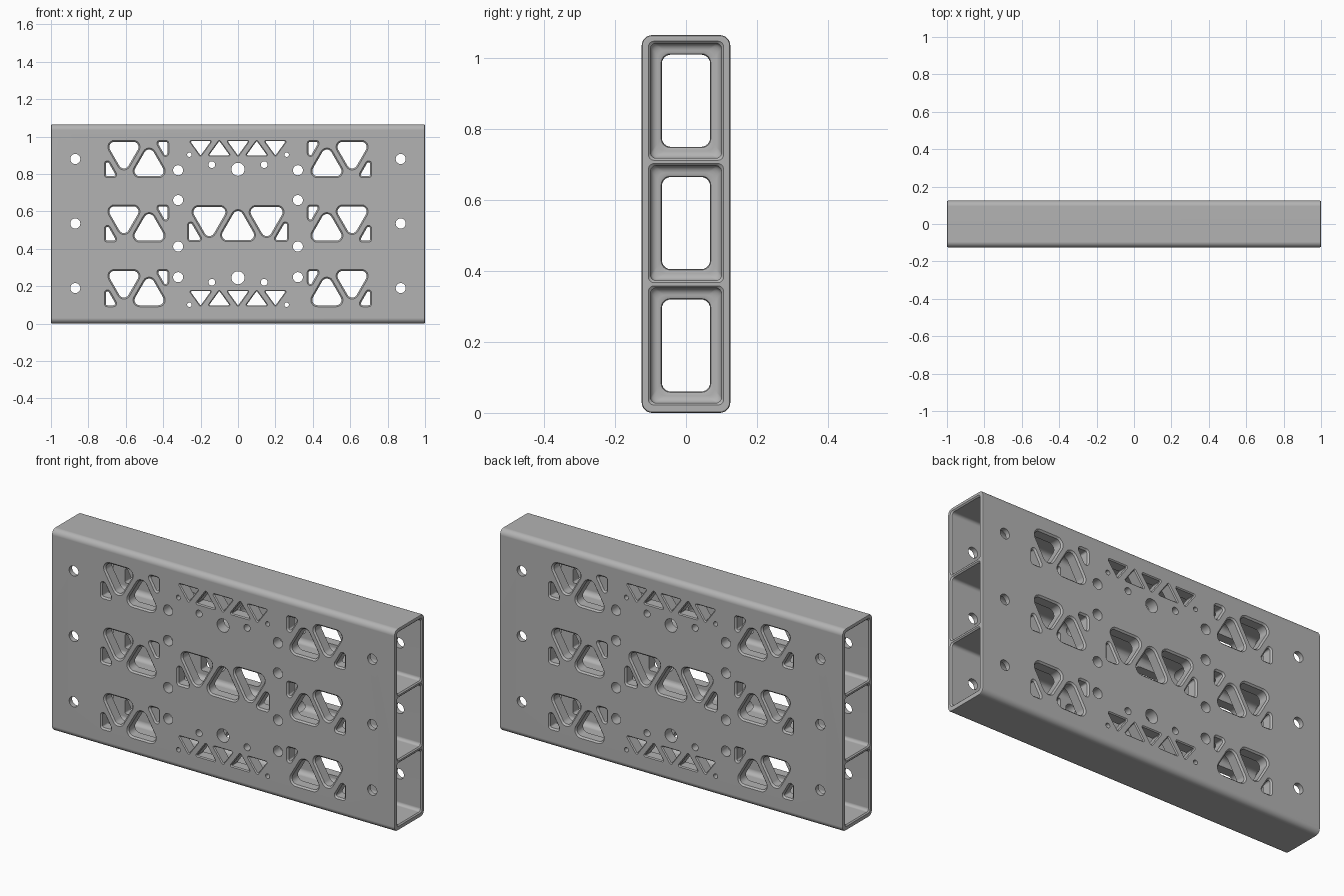
import bpy, bmesh, math
from mathutils import Vector

if "Cube" in bpy.data.objects:
    bpy.data.objects.remove(bpy.data.objects["Cube"], do_unlink=True)

HEIGHT, HALF_Y = 1.065, 0.125
ROWS = (0.19, 0.535, 0.88)

metal = bpy.data.materials.new("grey_metal")
metal.use_nodes = True
metal.diffuse_color = (0.45, 0.45, 0.45, 1)
metal.node_tree.nodes["Principled BSDF"].inputs["Base Color"].default_value = (0.45, 0.45, 0.45, 1)


def rounded(points, r, inset=0.0, steps=6):
    """Round a convex polygon's corners; inset shrinks it about the same arcs."""
    out, n = [], len(points)
    for i in range(n):
        p = Vector(points[i])
        a = (Vector(points[i - 1]) - p).normalized()
        b = (Vector(points[(i + 1) % n]) - p).normalized()
        half = a.angle(b) / 2
        mid = (a + b).normalized()
        centre = p + mid * (r / math.sin(half))
        start = math.atan2(-mid.y, -mid.x)
        sweep = math.pi / 2 - half
        sign = 1 if a.x * b.y - a.y * b.x < 0 else -1
        for k in range(steps + 1):
            t = start + sign * sweep * (2 * k / steps - 1)
            out.append(centre + Vector((math.cos(t), math.sin(t))) * (r - inset))
    return out


def rect(hy, hz, cz):
    return [(-hy, cz - hz), (hy, cz - hz), (hy, cz + hz), (-hy, cz + hz)]


def loft(bm, sections):
    """Skin a closed solid through loops of 3D points."""
    rings = [[bm.verts.new(co) for co in s] for s in sections]
    n = len(rings[0])
    for r1, r2 in zip(rings, rings[1:]):
        for i in range(n):
            j = (i + 1) % n
            bm.faces.new((r1[i], r1[j], r2[j], r2[i]))
    bm.faces.new(rings[0])
    bm.faces.new(rings[-1])


def along_x(bm, profile, loop):
    """profile: (x, value) on the right half; the left half is mirrored."""
    full = [(-x, v) for x, v in profile] + [(x, v) for x, v in reversed(profile)]
    loft(bm, [[(x, p.x, p.y) for p in loop(v)] for x, v in full])


def finish(bm, name):
    bmesh.ops.recalc_face_normals(bm, faces=bm.faces)
    mesh = bpy.data.meshes.new(name)
    bm.to_mesh(mesh)
    bm.free()
    mesh.materials.append(metal)
    ob = bpy.data.objects.new(name, mesh)
    bpy.context.collection.objects.link(ob)
    return ob


# Outer block with rounded long edges and softened ends
bm = bmesh.new()
along_x(bm, [(1.0, 0.006), (0.998, 0.002), (0.994, 0)],
        lambda v: rounded(rect(HALF_Y, HEIGHT / 2, HEIGHT / 2), 0.03, v))
body = finish(bm, "hollow_beam")

# Three lengthwise channels that step in to a narrower middle
step = [(1.01, -0.006), (1.0, -0.006), (0.994, 0)]
for k in range(6):
    t = math.radians(18 * k)
    step.append((0.8 - 0.02 * math.sin(t), 0.02 * (1 - math.cos(t))))
step += [(0.78, 0.026), (0.778, 0.03), (0.772, 0.032)]
bm = bmesh.new()
for cz in ROWS:
    along_x(bm, step, lambda v: rounded(rect(0.1 - v, 0.162 - v, cz), 0.016 + max(v, 0) * 0.3))
channels = finish(bm, "channel_cutter")

# Cross holes through front and back
bm = bmesh.new()


def pocket(points, r, c):
    """Rounded hole with a bevelled rim on both faces."""
    cuts = [(-0.14, 0), (-HALF_Y, 0), (-HALF_Y + c, c),
            (HALF_Y - c, c), (HALF_Y, 0), (0.14, 0)]
    loft(bm, [[(p.x, y, p.y) for p in rounded(points, r, i)] for y, i in cuts])


def mirrored(points, r, c):
    pocket(points, r, c)
    pocket([(-x, z) for x, z in points], r, c)


def triangle(x, base, width, height):
    """height < 0 points down"""
    return [(x - width / 2, base), (x + width / 2, base), (x, base + height)]


def bore(x, z, r):
    ring = [(x + r * math.cos(a), z + r * math.sin(a))
            for a in (math.tau * k / 24 for k in range(24))]
    loft(bm, [[(px, y, pz) for px, pz in ring] for y in (-0.14, 0.14)])


# Truss pockets near both ends of every row
for cz in ROWS:
    top, low = cz + 0.1, cz - 0.1
    mirrored(triangle(-0.61, top, 0.225, -0.195), 0.036, 0.008)
    mirrored(triangle(-0.475, low, 0.225, 0.195), 0.036, 0.008)
    mirrored([(-0.447, top), (-0.37, top), (-0.37, top - 0.133)], 0.017, 0.008)
    mirrored([(-0.715, low), (-0.636, low), (-0.715, low + 0.137)], 0.017, 0.008)
    for side in (-1, 1):
        bore(side * 0.87, cz, 0.027)

# Central truss in the middle row
mirrored(triangle(-0.153, 0.632, 0.24, -0.208), 0.036, 0.008)
pocket(triangle(0, 0.438, 0.24, 0.208), 0.036, 0.008)
mirrored([(-0.27, 0.438), (-0.182, 0.438), (-0.27, 0.59)], 0.017, 0.008)

# Fine trusses in the top and bottom rows
for top in (0.98, 0.178):
    for x in (-0.2, 0, 0.2):
        pocket(triangle(x, top, 0.13, -0.09), 0.008, 0.005)
    for x in (-0.1, 0.1):
        pocket(triangle(x, top - 0.085, 0.13, 0.09), 0.008, 0.005)
    for side in (-1, 1):
        bore(side * 0.26, top - 0.077, 0.012)

# Bolt holes
for z in (0.825, 0.245):
    bore(0, z, 0.035)
for side in (-1, 1):
    for z in (0.82, 0.66, 0.412, 0.248):
        bore(side * 0.32, z, 0.027)
    for z in (0.85, 0.221):
        bore(side * 0.14, z, 0.018)
holes = finish(bm, "hole_cutter")

# Cut the block and shade it
bpy.context.view_layer.objects.active = body
body.select_set(True)
for cutter in (channels, holes):
    cutter.hide_render = True
    mod = body.modifiers.new(cutter.name, "BOOLEAN")
    mod.operation, mod.solver, mod.object = "DIFFERENCE", "EXACT", cutter
    bpy.ops.object.modifier_apply(modifier=mod.name)
    bpy.data.objects.remove(cutter, do_unlink=True)
bpy.ops.object.shade_smooth_by_angle(angle=math.radians(30))
normals = body.modifiers.new("flat_normals", "WEIGHTED_NORMAL")
normals.keep_sharp = True
